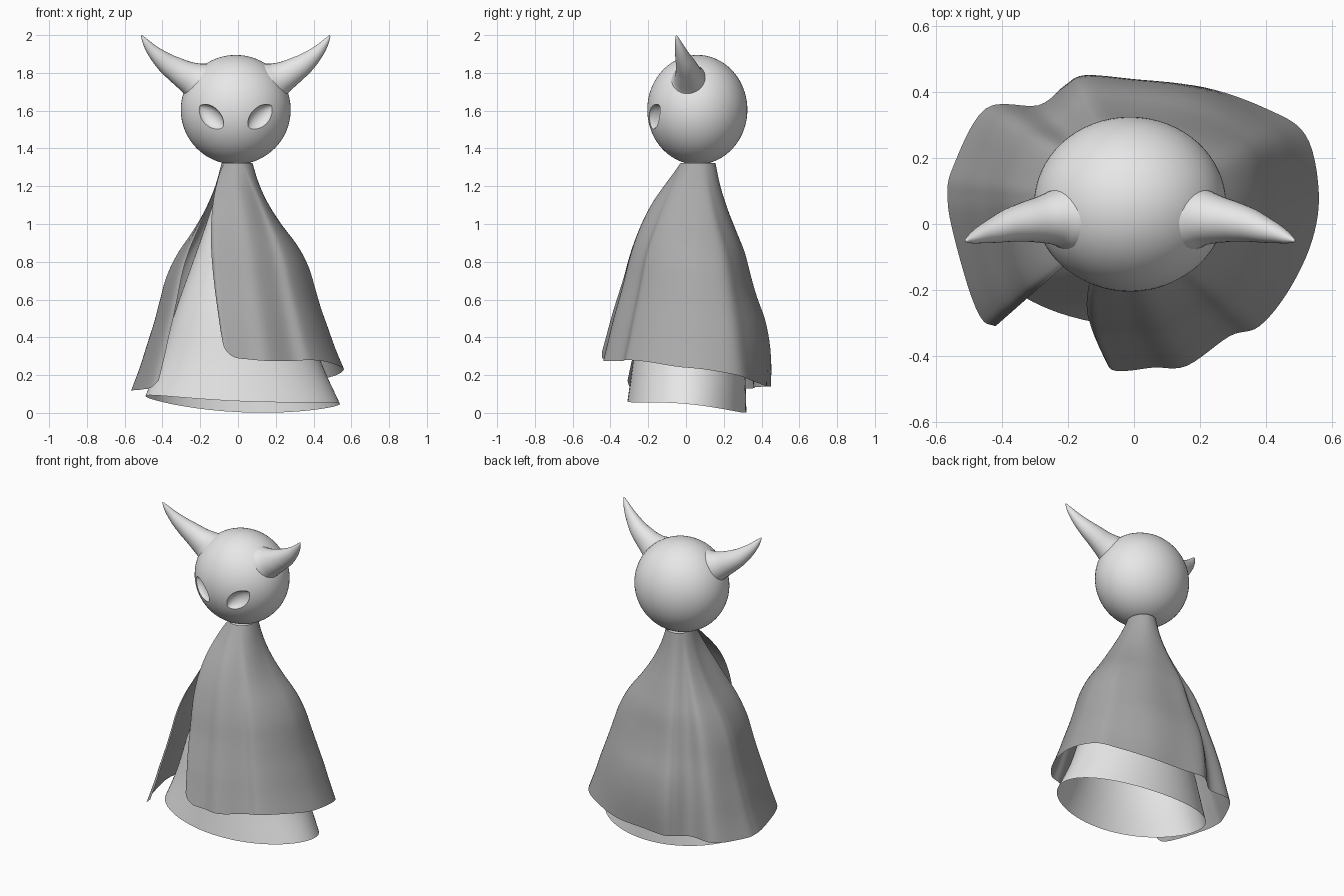
import bpy, bmesh, math
from mathutils import Vector, Euler

if "Cube" in bpy.data.objects:
    bpy.data.objects.remove(bpy.data.objects["Cube"])

CX, CY, CZ = -0.012, 0.06, 1.605      # head centre


def material(name, v):
    m = bpy.data.materials.new(name)
    m.diffuse_color = (v, v, v, 1)
    m.use_nodes = True
    m.node_tree.nodes["Principled BSDF"].inputs["Base Color"].default_value = m.diffuse_color
    return m


pale = material("pale grey", 0.8)
dark = material("dark grey", 0.4)


def spline(pts, t):
    """Catmull-Rom point at t in 0..1 along a list of tuples."""
    n = len(pts) - 1
    i = min(int(t * n), n - 1)
    s = t * n - i
    p1, p2 = Vector(pts[i]), Vector(pts[i + 1])
    p0 = Vector(pts[i - 1]) if i > 0 else p1 * 2 - p2
    p3 = Vector(pts[i + 2]) if i + 2 <= n else p2 * 2 - p1
    return (p1 * 2 + (p2 - p0) * s + (p0 * 2 - p1 * 5 + p2 * 4 - p3) * s * s
            + (p1 * 3 - p0 - p2 * 3 + p3) * s ** 3) * 0.5


def finish(bm, name, mat):
    bmesh.ops.recalc_face_normals(bm, faces=bm.faces)
    me = bpy.data.meshes.new(name)
    bm.to_mesh(me)
    bm.free()
    me.materials.append(mat)
    ob = bpy.data.objects.new(name, me)
    bpy.context.collection.objects.link(ob)
    return ob


def smooth(ob, angle=40):
    bpy.ops.object.select_all(action='DESELECT')
    ob.select_set(True)
    bpy.context.view_layer.objects.active = ob
    bpy.ops.object.shade_smooth_by_angle(angle=math.radians(angle))


def loft(rows, name, mat, closed=True, cap=None):
    """Skin rows of points; optionally close the end on one tip point."""
    bm = bmesh.new()
    vs = [[bm.verts.new(p) for p in row] for row in rows]
    n = len(rows[0])
    for a, b in zip(vs, vs[1:]):
        for j in range(n if closed else n - 1):
            k = (j + 1) % n
            bm.faces.new((a[j], a[k], b[k], b[j]))
    if cap is not None:
        tip = bm.verts.new(cap)
        for j in range(n):
            bm.faces.new((vs[-1][j], vs[-1][(j + 1) % n], tip))
    ob = finish(bm, name, mat)
    smooth(ob, 80)
    return ob


# head: slightly flattened ball
bm = bmesh.new()
bmesh.ops.create_uvsphere(bm, u_segments=64, v_segments=40, radius=1)
for v in bm.verts:
    v.co = (CX + v.co.x * 0.291, CY + v.co.y * 0.265, CZ + v.co.z * 0.29)
head = finish(bm, "head", pale)

# almond eye socket cut into the right half of the head
bm = bmesh.new()
bmesh.ops.create_uvsphere(bm, u_segments=40, v_segments=24, radius=1)
turn = (Euler((0, 0, math.radians(25))).to_matrix()
        @ Euler((0, math.radians(-42), 0)).to_matrix())
for v in bm.verts:
    x, y, z = v.co
    z *= max(1 - x * x, 0.0) ** 0.2
    v.co = (turn @ Vector((x * 0.093, y * 0.045, z * 0.054))
            + Vector((CX + 0.133, -0.178, 1.565)))
cutter = finish(bm, "eye_cutter", pale)
cutter.hide_render = True
mod = head.modifiers.new("socket", 'BOOLEAN')
mod.operation = 'DIFFERENCE'
mod.solver = 'EXACT'
mod.object = cutter
bpy.context.view_layer.objects.active = head
bpy.ops.object.modifier_apply(modifier=mod.name)
bpy.data.objects.remove(cutter)

# mirror the right half of the head onto the left
bm = bmesh.new()
bm.from_mesh(head.data)
bmesh.ops.bisect_plane(bm, geom=bm.verts[:] + bm.edges[:] + bm.faces[:], dist=1e-5,
                       plane_co=(CX, 0, 0), plane_no=(1, 0, 0), clear_inner=True)
copy = bmesh.ops.duplicate(bm, geom=bm.verts[:] + bm.edges[:] + bm.faces[:])["geom"]
for v in copy:
    if isinstance(v, bmesh.types.BMVert):
        v.co.x = 2 * CX - v.co.x
bmesh.ops.remove_doubles(bm, verts=bm.verts, dist=1e-4)
bmesh.ops.recalc_face_normals(bm, faces=bm.faces)
bm.to_mesh(head.data)
bm.free()
smooth(head, 35)

# horns: curved tapering tubes with a flared root (x, y, z, radius)
HORN = [(0.185, 0.02, 1.752, 0.108), (0.215, 0.018, 1.767, 0.092),
        (0.255, 0.013, 1.788, 0.078), (0.30, 0.007, 1.815, 0.067),
        (0.348, -0.003, 1.846, 0.056), (0.395, -0.018, 1.885, 0.043),
        (0.432, -0.03, 1.922, 0.031), (0.462, -0.042, 1.96, 0.019),
        (0.484, -0.05, 1.993, 0.006)]
for side, name in ((1, "right_horn"), (-1, "left_horn")):
    rows = []
    for i in range(33):
        c = spline(HORN, i / 32)
        d = spline(HORN, min(1, i / 32 + .01)) - spline(HORN, max(0, i / 32 - .01))
        tangent = Vector(d[:3]).normalized()
        u = tangent.cross(Vector((0, 1, 0))).normalized()
        w = tangent.cross(u)
        row = []
        for j in range(28):
            a = j * math.tau / 28
            p = Vector(c[:3]) + (u * math.cos(a) + w * math.sin(a) * 0.92) * c[3]
            row.append((CX + side * (p.x - CX), p.y, p.z))
        rows.append(row)
    loft(rows, name, pale, cap=(CX + side * (0.487 - CX), -0.051, 2.0))

# dress: open flared cone with a tilted hem (z, rx, ry, cx, cy)
DRESS = [(1.325, 0.065, 0.07, 0, 0.06), (1.1, 0.125, 0.125, -0.01, 0.05),
         (0.85, 0.22, 0.20, 0, 0.03), (0.55, 0.335, 0.26, 0.01, 0.015),
         (0.27, 0.425, 0.295, 0.015, 0.015), (0.05, 0.515, 0.315, 0.025, 0.005)]
rows = []
for i in range(31):
    z, rx, ry, cx, cy = spline(DRESS, i / 30)
    tilt = (i / 30) ** 3
    rows.append([(cx + rx * math.cos(a), cy + ry * math.sin(a),
                  z - tilt * (0.021 * math.cos(a) + 0.029 * math.sin(a)
                              - 0.018 * math.cos(2 * a)))
                 for a in (j * math.tau / 72 for j in range(72))])
loft(rows, "dress", pale)

# cape: open sheet hung from the neck to a wavy hem, parted at the front
HEM = [(-.09, -.40, .42), (-.07, -.44, .34), (-.02, -.445, .295), (.06, -.435, .283),
       (.16, -.43, .275), (.29, -.34, .275), (.38, -.31, .28), (.47, -.2, .27),
       (.54, -.05, .245), (.56, .1, .23), (.52, .27, .2), (.40, .35, .17),
       (.21, .415, .145), (.0, .435, .14), (-.15, .45, .14), (-.21, .42, .14),
       (-.29, .36, .135), (-.45, .35, .13), (-.55, .17, .12), (-.565, .08, .12),
       (-.55, -.02, .12), (-.5, -.2, .125), (-.46, -.29, .135), (-.42, -.31, .17)]
# outward share of the neck-to-hem distance at even steps down: side, front, back
FLARE = [(0, 0, 0), (.07, .2, .09), (.175, .38, .22), (.32, .51, .38),
         (.49, .605, .54), (.61, .68, .64), (.68, .74, .76), (.745, .81, .91),
         (.825, .88, .99), (.905, .94, 1.015), (1, 1, 1)]
U, V = 138, 30
columns = []
start = None
for i in range(U + 1):
    h = spline(HEM, i / U)
    ang = math.degrees(math.atan2(h.y - CY, h.x))
    if start is None:
        start = ang
    swing = (ang - start) % 360 if i else 0
    if swing > 350:
        swing = 0
    fade = max(0, 1 - swing / 90)
    a = math.radians(ang - 45 * fade)          # neck gathers towards the parting
    neck = Vector((-0.005 + 0.082 * math.cos(a), 0.063 + 0.093 * math.sin(a), 1.322))
    s = math.sin(math.radians(ang))
    front, back = max(0, -s) ** 2, max(0, s) ** 2
    col = []
    for j in range(V + 1):
        t = j / V
        f = spline(FLARE, t).dot(Vector((1 - front - back, front, back)))
        p = neck.lerp(h, f)
        p.z = neck.z + (h.z - neck.z) * t
        p.x -= 0.06 * math.sin(math.pi * t ** 0.75) * fade ** 3
        col.append(p)
    columns.append(col)
loft(columns, "cape", dark, closed=False)
